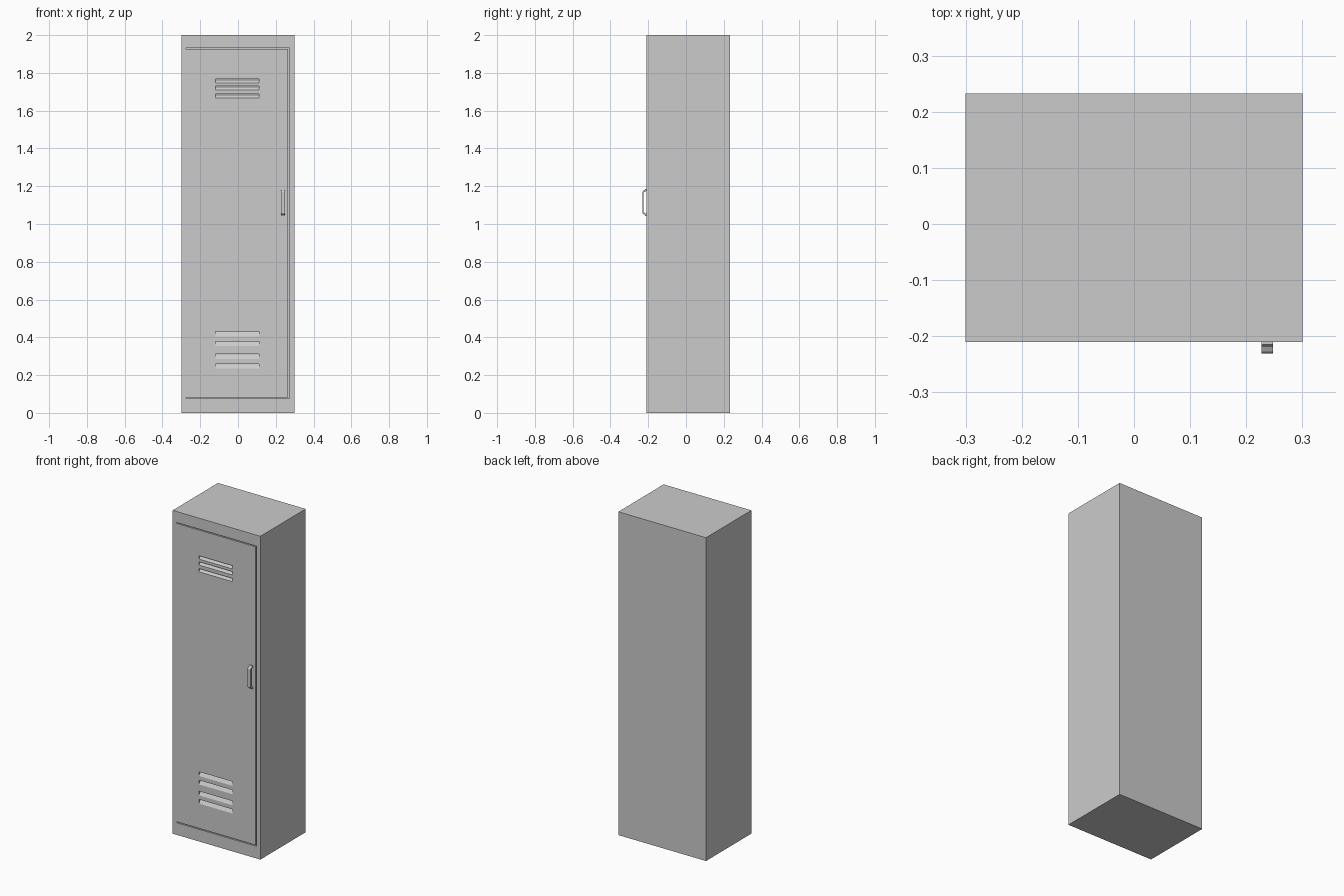
import bpy, bmesh
from mathutils import Vector

if "Cube" in bpy.data.objects:
    bpy.data.objects.remove(bpy.data.objects["Cube"])

FRONT, BACK = -0.21, 0.233


def make_prism(name, profile, offset):
    """Extrude a closed 3D outline along an offset vector."""
    bm = bmesh.new()
    face = bm.faces.new([bm.verts.new(p) for p in profile])
    ext = bmesh.ops.extrude_face_region(bm, geom=[face])
    verts = [v for v in ext["geom"] if isinstance(v, bmesh.types.BMVert)]
    bmesh.ops.translate(bm, verts=verts, vec=Vector(offset))
    bmesh.ops.recalc_face_normals(bm, faces=bm.faces)
    mesh = bpy.data.meshes.new(name)
    bm.to_mesh(mesh)
    bm.free()
    obj = bpy.data.objects.new(name, mesh)
    bpy.context.collection.objects.link(obj)
    return obj


def cut(target, cutter):
    cutter.hide_render = True
    mod = target.modifiers.new("cut", 'BOOLEAN')
    mod.operation = 'DIFFERENCE'
    mod.solver = 'EXACT'
    mod.object = cutter
    bpy.context.view_layer.objects.active = target
    bpy.ops.object.modifier_apply(modifier=mod.name)
    bpy.data.objects.remove(cutter)


# Cabinet body
body = make_prism("locker_body",
                  [(-0.3, FRONT, 0), (0.3, FRONT, 0), (0.3, BACK, 0), (-0.3, BACK, 0)],
                  (0, 0, 2))

# Door gap: top, free side and bottom (hinged on the left)
L, R, B, T, g = -0.275, 0.272, 0.075, 1.932, 0.006
gap = [(L, B), (R, B), (R, T), (L, T), (L, T - g), (R - g, T - g), (R - g, B + g), (L, B + g)]
cut(body, make_prism("door_gap_cutter", [(x, FRONT - 0.02, z) for x, z in gap], (0, 0.03, 0)))

# Vent slots with sloping floors
slots = [(z, 0.020) for z in (1.757, 1.72, 1.678)]
slots += [(z, 0.026) for z in (0.418, 0.366, 0.298, 0.247)]
for z, h in slots:
    a, b = z - h / 2, z + h / 2
    side = [(FRONT - 0.01, a), (FRONT, a), (FRONT + 0.014, b - 0.004),
            (FRONT + 0.014, b), (FRONT - 0.01, b)]
    cut(body, make_prism("vent_cutter", [(-0.12, y, zz) for y, zz in side], (0.23, 0, 0)))

# Bow handle: side profile extruded across its width
half = [(FRONT + 0.002, 0.072), (-0.215, 0.072), (-0.219, 0.066), (-0.227, 0.062), (-0.231, 0.056)]
inner = [(-0.224, 0.052), (-0.216, 0.058), (FRONT + 0.002, 0.060)]
loop = half + [(y, -z) for y, z in reversed(half)]
loop += [(y, -z) for y, z in reversed(inner)] + inner
handle = make_prism("door_handle", [(0.227, y, 1.114 + z) for y, z in loop], (0.021, 0, 0))
